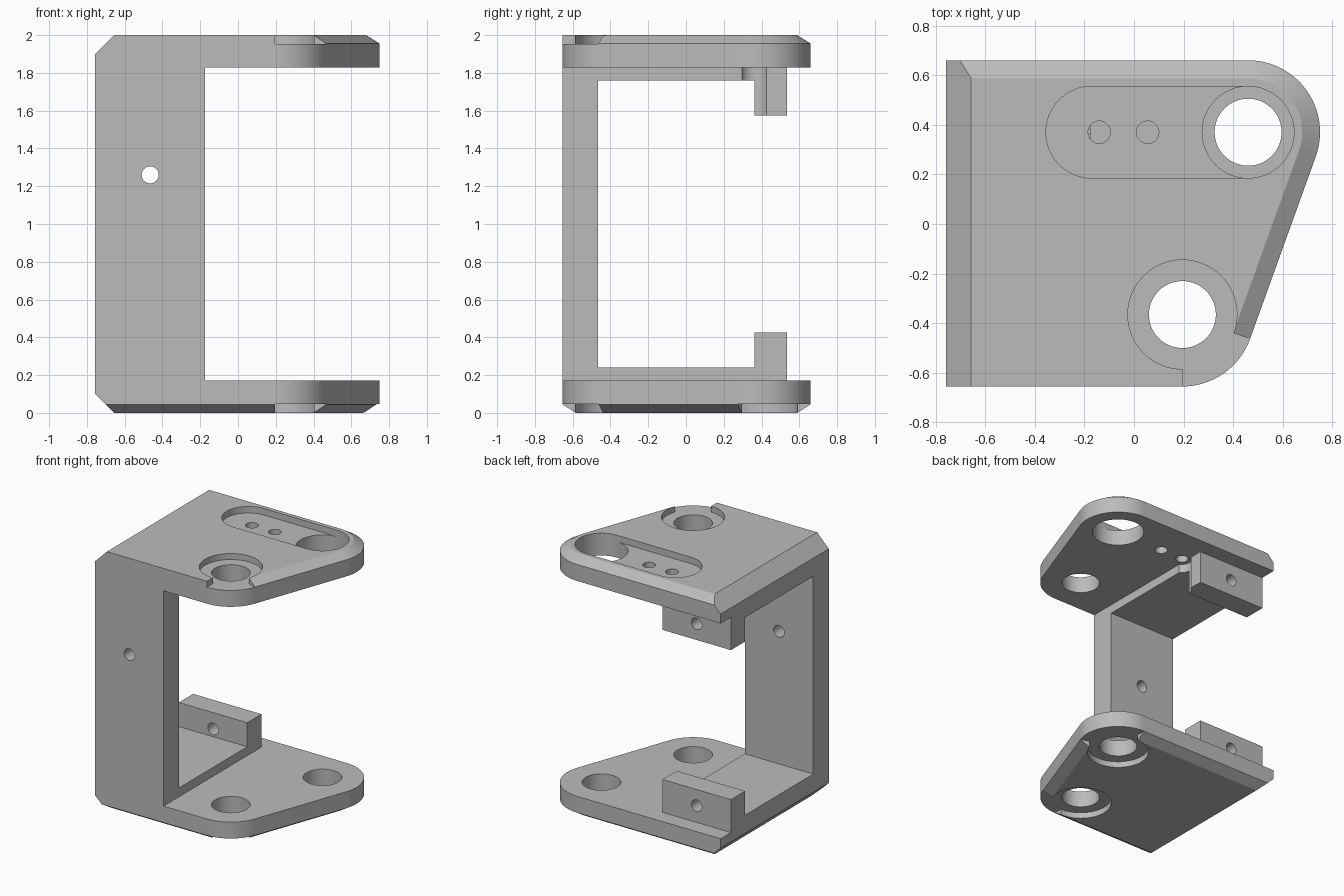
import bpy, bmesh, math
from mathutils import Matrix

cube = bpy.data.objects.get("Cube")
if cube:
    bpy.data.objects.remove(cube, do_unlink=True)

grey = bpy.data.materials.new("plain grey")
grey.use_nodes = True
COLOUR = (0.5, 0.5, 0.5, 1)
grey.diffuse_color = COLOUR
grey.node_tree.nodes["Principled BSDF"].inputs["Base Color"].default_value = COLOUR

LEFT, FRONT, BACK = -0.757, -0.655, 0.66   # plate extents
ARM = -0.175                               # inner side of the column
FRONT_HOLE, BACK_HOLE = (0.195, -0.365), (0.46, 0.37)
R = 0.29                                   # corner radius
INSET, RISE, SIDE = 0.072, 0.045, 0.1      # edge chamfers
THICK, HOLE, RECESS = 0.172, 0.135, 0.22
TILT = math.atan2(FRONT_HOLE[0] - BACK_HOLE[0], BACK_HOLE[1] - FRONT_HOLE[1])


def finish(bm, name):
    bmesh.ops.recalc_face_normals(bm, faces=bm.faces)
    mesh = bpy.data.meshes.new(name)
    bm.to_mesh(mesh)
    bm.free()
    mesh.materials.append(grey)
    obj = bpy.data.objects.new(name, mesh)
    bpy.context.collection.objects.link(obj)
    return obj


def hull(name, points):
    """Convex solid around a set of points."""
    bm = bmesh.new()
    for p in points:
        bm.verts.new(p)
    bmesh.ops.remove_doubles(bm, verts=bm.verts, dist=0.0001)
    out = bmesh.ops.convex_hull(bm, input=bm.verts)
    loose = {g for g in out["geom_interior"] + out["geom_unused"]
             if isinstance(g, bmesh.types.BMVert)}
    bmesh.ops.delete(bm, geom=list(loose), context="VERTS")
    bmesh.ops.dissolve_limit(bm, angle_limit=0.002, verts=bm.verts, edges=bm.edges)
    return finish(bm, name)


def arc(centre, radius, start, end, steps):
    return [(centre[0] + radius * math.cos(start + (end - start) * i / steps),
             centre[1] + radius * math.sin(start + (end - start) * i / steps))
            for i in range(steps + 1)]


def prism(name, outline, low, high):
    return hull(name, [(x, y, z) for x, y in outline for z in (low, high)])


def box(name, x, y, z):
    return prism(name, [(a, b) for a in x for b in y], *z)


def drill(centre, radius, low, high):
    return prism("cutter", arc(centre, radius, 0, 2 * math.pi, 64)[:-1], low, high)


def drill_along_y(x, z, radius):
    bm = bmesh.new()
    bmesh.ops.create_cone(bm, cap_ends=True, segments=32, radius1=radius,
                          radius2=radius, depth=4,
                          matrix=Matrix.Translation((x, 0, z)) @ Matrix.Rotation(math.pi / 2, 4, "X"))
    return finish(bm, "cutter")


def cut(obj, cutters):
    for cutter in cutters:
        mod = obj.modifiers.new("cut", "BOOLEAN")
        mod.operation, mod.solver, mod.object = "DIFFERENCE", "EXACT", cutter
    bpy.context.view_layer.update()
    graph = bpy.context.evaluated_depsgraph_get()
    mesh = bpy.data.meshes.new_from_object(obj.evaluated_get(graph))
    obj.modifiers.clear()
    obj.data = mesh
    for cutter in cutters:
        bpy.data.objects.remove(cutter, do_unlink=True)


def outline(left, inset, front_inset):
    """Plate outline: square on the left, two rounded corners on the right."""
    pts = [(left, FRONT + front_inset), (FRONT_HOLE[0], FRONT + front_inset)]
    pts += arc(FRONT_HOLE, R - inset, -math.pi / 2, TILT, 24)
    pts += arc(BACK_HOLE, R - inset, TILT, math.pi / 2, 32)
    return pts + [(left, BACK - inset)]


def plate(name, top, front_inset):
    """Plate with chamfered outer side; outer depth d maps to height."""
    height = (lambda d: 2 - d) if top else (lambda d: d)
    rings = [(THICK, LEFT, 0, 0), (SIDE, LEFT, 0, 0),
             (RISE, LEFT + SIDE - RISE, 0, 0), (0, LEFT + SIDE, INSET, front_inset)]
    pts = []
    for depth, left, inset, front in rings:
        pts += [(x, y, height(depth)) for x, y in outline(left, inset, front)]
    return hull(name, pts)


def recess(centre, start, end, top):
    """Round recess that opens to the plate corner over a range of angles."""
    low, high = (2 - RISE - 0.001, 2.2) if top else (-0.2, RISE + 0.001)
    wedge = [centre] + arc(centre, 0.5, start, end, 12)
    return [drill(centre, RECESS, low, high), prism("cutter", wedge, low, high)]


# Plates
top_plate = plate("top_plate", True, 0)
slot = (arc((-0.17, 0.37), 0.185, math.pi / 2, 1.5 * math.pi, 32)
        + arc(BACK_HOLE, 0.185, -math.pi / 2, math.pi / 2, 32))
cut(top_plate, recess(FRONT_HOLE, -math.pi / 2, TILT, True) + [
    prism("cutter", slot, 1.95, 2.2),
    drill(FRONT_HOLE, HOLE, 1.5, 2.5),
    drill(BACK_HOLE, 0.185, 1.5, 2.5),
    drill((-0.14, 0.37), 0.045, 1.5, 2.5),
    drill((0.055, 0.37), 0.045, 1.5, 2.5)])

bottom_plate = plate("bottom_plate", False, INSET)
cut(bottom_plate, recess(FRONT_HOLE, -math.pi / 2, TILT, False)
    + recess(BACK_HOLE, TILT, math.pi / 2, False)
    + [drill(c, HOLE, -0.5, 0.5) for c in (FRONT_HOLE, BACK_HOLE)])

# Column joining the plates
column = box("column", (LEFT, ARM), (FRONT, -0.465), (THICK, 2 - THICK))
cut(column, [drill_along_y(-0.465, 1.26, 0.045)])

# Inner pads and upright lugs, the same at both ends
parts = [top_plate, bottom_plate, column]
for end in ("bottom", "top"):
    def span(a, b):
        return (a, b) if end == "bottom" else (2 - b, 2 - a)
    pad = box(end + "_pad", (LEFT, ARM), (-0.465, 0.535), span(THICK, 0.24))
    lug = box(end + "_lug", (LEFT, ARM), (0.362, 0.535), span(0.24, 0.425))
    cut(lug, [drill_along_y(-0.465, 0.3 if end == "bottom" else 1.7, 0.045)])
    if end == "top":
        # Screw clearance beside the small plate hole
        for part in (pad, lug):
            cut(part, [drill((-0.14, 0.362), 0.074, 1.4, 1.9)])
    parts += [pad, lug]

# Smooth the round walls, keep the edges sharp
bpy.ops.object.select_all(action="DESELECT")
for part in parts:
    part.select_set(True)
bpy.context.view_layer.objects.active = top_plate
bpy.ops.object.shade_smooth_by_angle(angle=math.radians(20))
